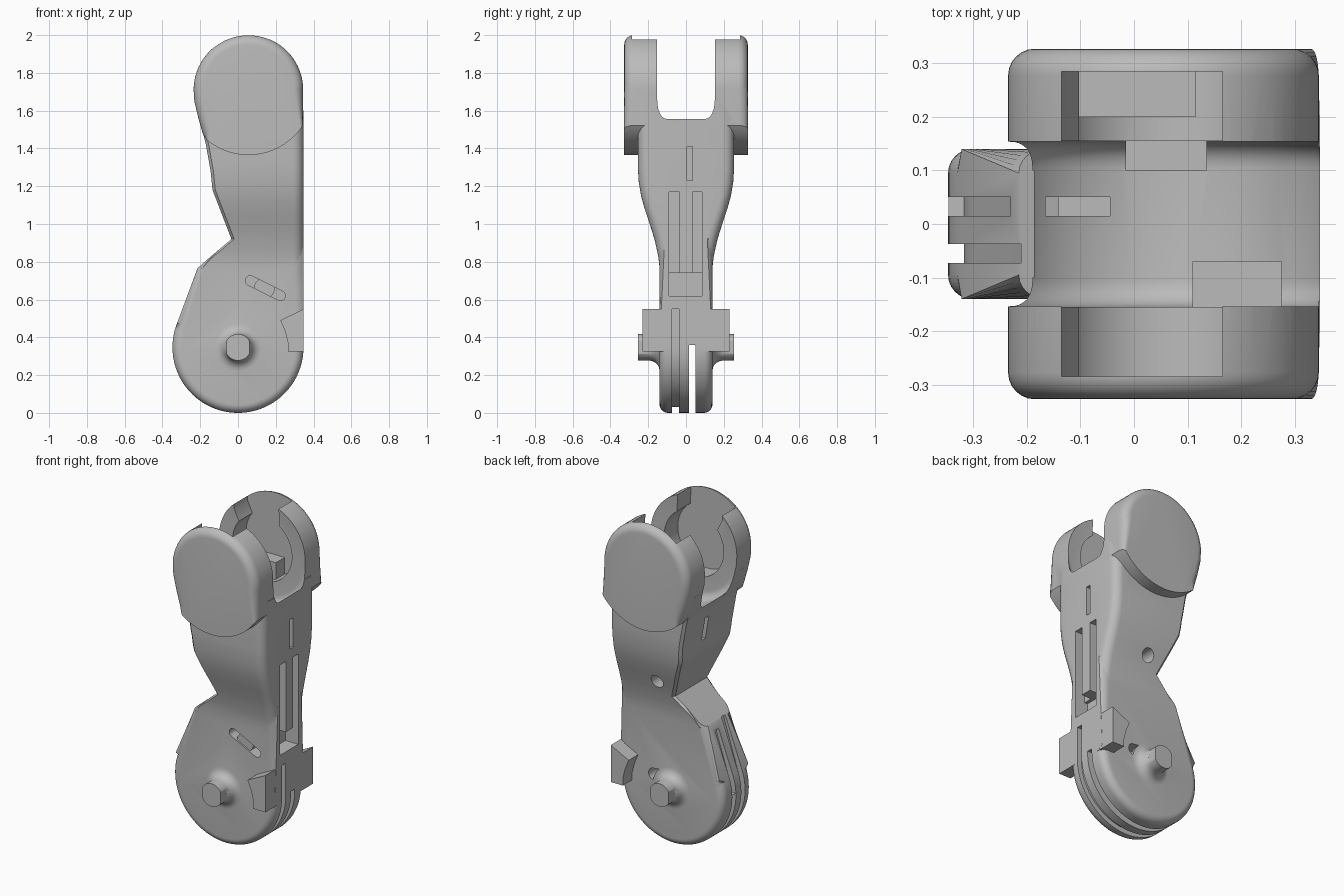
import bpy, bmesh
from math import sin, cos, radians, hypot, pi

if "Cube" in bpy.data.objects:
    bpy.data.objects.remove(bpy.data.objects["Cube"])

grey = bpy.data.materials.new("grey_plastic")
grey.use_nodes = True
TONE = (0.5, 0.5, 0.5, 1)
grey.diffuse_color = TONE
grey.node_tree.nodes["Principled BSDF"].inputs["Base Color"].default_value = TONE

R = 0.347            # lower knuckle radius and height
HX, HZ = 0.055, 1.71   # upper hinge centre


def arc(cx, cz, r, a, b, n):
    return [(cx + r * cos(radians(a + (b - a) * i / n)),
             cz + r * sin(radians(a + (b - a) * i / n))) for i in range(n + 1)]


def finish(name, bm):
    bmesh.ops.recalc_face_normals(bm, faces=bm.faces)
    mesh = bpy.data.meshes.new(name)
    bm.to_mesh(mesh)
    bm.free()
    mesh.materials.append(grey)
    ob = bpy.data.objects.new(name, mesh)
    bpy.context.collection.objects.link(ob)
    return ob


def slab(name, pts, y0, y1, bevel=0, rule=None):
    """Extrude an x-z outline from y0 to y1, rounding the rim edges the rule accepts."""
    bm = bmesh.new()
    face = bm.faces.new([bm.verts.new((x, y0, z)) for x, z in pts])
    ext = bmesh.ops.extrude_face_region(bm, geom=[face])["geom"]
    for v in ext:
        if isinstance(v, bmesh.types.BMVert):
            v.co.y = y1
    if bevel:
        rim = [e for e in bm.edges
               if abs(e.verts[0].co.y - e.verts[1].co.y) < 1e-5 and (rule is None or rule(e))]
        bmesh.ops.bevel(bm, geom=rim, offset=bevel, segments=6, profile=0.5, affect='EDGES')
    return finish(name, bm)


def box(name, x0, x1, y0, y1, z0, z1):
    return slab(name, [(x0, z0), (x1, z0), (x1, z1), (x0, z1)], y0, y1)


def combine(target, other, op):
    mod = target.modifiers.new("combine", 'BOOLEAN')
    mod.operation, mod.object, mod.solver = op, other, 'EXACT'
    bpy.context.view_layer.objects.active = target
    bpy.ops.object.modifier_apply(modifier=mod.name)
    bpy.data.objects.remove(other)


def lerp(table, z):
    for (z0, a), (z1, b) in zip(table, table[1:]):
        if z <= z1:
            return a + (b - a) * (z - z0) / (z1 - z0)
    return table[-1][1]


# Lower knuckle: rounded disc with a straight back edge
knuckle = (arc(0, R, R, 158, 360, 56)
           + [(R, 1.3), (-0.1, 1.3), (-0.13, 1.18), (-0.035, 0.92), (-0.165, 0.81), (-0.215, 0.765)])
body = slab("finger_link", knuckle, -0.14, 0.14, 0.045, lambda e: min(v.co.z for v in e.verts) < 0.764
            or min(v.co.x for v in e.verts) > 0.3)

# Neck: stacked sections that flare sideways toward the fork
left = [(0.75, -0.2), (0.765, -0.205), (0.81, -0.165), (0.92, -0.035), (1.18, -0.135),
        (1.28, -0.145), (1.42, -0.17), (1.5, -0.19), (1.6, -0.22)]
half = [(0.75, 0.138), (0.83, 0.147), (0.92, 0.167), (1.0, 0.192), (1.08, 0.219), (1.15, 0.238),
        (1.22, 0.25), (1.3, 0.255), (1.6, 0.255)]
bm = bmesh.new()
rings = []
for z in sorted({z for z, _ in left + half} | {0.87, 0.96, 1.04, 1.115}):
    l, w = lerp(left, z), lerp(half, z)
    side = [(l, w - 0.015), (l + 0.015, w)] + arc(R - 0.055, w - 0.055, 0.055, 90, 0, 6)
    ring = side + [(x, -y) for x, y in reversed(side)]
    rings.append([bm.verts.new((x, y, z)) for x, y in ring])
for a, b in zip(rings, rings[1:]):
    for i in range(len(a)):
        j = (i + 1) % len(a)
        bm.faces.new((a[i], a[j], b[j], b[i]))
bm.faces.new(rings[0])
bm.faces.new(rings[-1])
combine(body, finish("neck", bm), 'UNION')

# Fork cheeks: round plates with only the upper outer rim softened
cheek = (arc(HX, HZ, 0.29, 0, 180, 36) + [(-0.231, 1.65), (-0.21, 1.56), (-0.187, 1.48)]
         + arc(HX, HZ, 0.345, 230, 327, 24))
for s in (-1, 1):
    def upper_rim(e):
        outer = all(abs(v.co.y) > 0.3 for v in e.verts)
        return outer and any(hypot(v.co.x - HX, v.co.z - HZ) < 0.335 for v in e.verts)
    combine(body, slab("cheek", cheek, s * 0.1, s * 0.327, 0.05, upper_rim), 'UNION')

# Stop brackets beside the knuckle
bracket = [(0.225, 0.49), (0.346, 0.55), (0.346, 0.325), (0.265, 0.325), (0.265, 0.37), (0.25, 0.43)]
combine(body, slab("stop_bracket", bracket, -0.23, 0.23), 'UNION')

# Hinge saddle between the cheeks
combine(body, slab("saddle_cut", arc(HX, HZ, 0.33, 0, 355, 71), -0.155, 0.155, 0.05), 'DIFFERENCE')

# Entry slots and round pockets inside the cheeks
for s in (-1, 1):
    pocket = arc(HX, HZ, 0.2, 55, -235 + 17, 36) + [(-0.135, 1.9), (-0.135, 2.1), (0.16, 2.1)]
    combine(body, slab("pocket_cut", pocket, s * 0.13, s * 0.285), 'DIFFERENCE')
combine(body, box("pocket_ledge", -0.115, 0.115, 0.2, 0.3, 1.5, 1.62), 'UNION')

# Tendon grooves around the knuckle rim
groove = ([(0.4, 0.55)] + arc(0, R, 0.42, 360, 158, 40) + [(-0.3, 0.8), (-0.2, 0.765)]
          + arc(0, R, 0.317, 158, 360, 40) + [(0.317, 0.55)])
combine(body, slab("groove_cut", groove, -0.073, -0.037), 'DIFFERENCE')
upper_groove = [(-0.45, 0.36), (-0.317, 0.36)] + arc(0, R, 0.317, 176, 158, 6) + [(-0.21, 0.72), (-0.35, 0.75)]
combine(body, slab("groove_cut", upper_groove, 0.015, 0.05), 'DIFFERENCE')
combine(body, box("slit_cut", -0.5, 0.5, 0.015, 0.05, -0.1, 0.36), 'DIFFERENCE')

# Slots in the flat edge, the saddle slot and the saddle notches
for name, dims in {
    "long_slot": (0.28, 0.5, -0.09, -0.035, 0.7, 1.17),
    "long_slot_b": (0.28, 0.5, 0.035, 0.085, 0.7, 1.17),
    "slot_base": (0.26, 0.5, -0.09, 0.085, 0.62, 0.74),
    "short_slot": (0.25, 0.5, 0.005, 0.035, 1.23, 1.41),
    "saddle_slot": (-0.165, -0.045, 0.015, 0.05, 1.25, 1.6),
    "notch_front": (0.11, 0.275, -0.156, -0.07, 1.37, 1.6),
    "notch_back": (-0.015, 0.135, 0.1, 0.156, 1.35, 1.6),
}.items():
    combine(body, box(name, *dims), 'DIFFERENCE')


# Pin holes: a slanted slot with a round pin in front, round holes behind
def capsule(x0, z0, x1, z1, r, tilt):
    return arc(x0, z0, r, 90 + tilt, 270 + tilt, 10) + arc(x1, z1, r, 270 + tilt, 450 + tilt, 10)


combine(body, slab("slot_cut", capsule(0.065, 0.7, 0.225, 0.62, 0.026, -27), -0.2, -0.05), 'DIFFERENCE')
combine(body, slab("pin", arc(0.14, 0.66, 0.055, 0, 345, 23), -0.13, -0.02), 'UNION')
combine(body, slab("slot_cut", capsule(-0.05, 0.42, 0.12, 0.4, 0.035, -7), 0.06, 0.2), 'DIFFERENCE')
combine(body, slab("hole_cut", arc(0.06, 1.0, 0.04, 0, 345, 23), 0.05, 0.4), 'DIFFERENCE')

# Axle stubs: flared at the root, with two flats at the tip
for s in (-1, 1):
    bm = bmesh.new()
    profile = [(0.125, 0.12), (0.125, 0.14)] + [
        (0.125 - 0.055 * sin(t * pi / 10), 0.14 + 0.055 * (1 - cos(t * pi / 10))) for t in range(1, 6)]
    profile.append((0.07, 0.255))
    rings = []
    for r, y in profile:
        flat = 0.06 if y > 0.19 else 1
        rings.append([bm.verts.new((max(-flat, min(flat, x)), s * y, z)) for x, z in arc(0, R, r, 0, 350, 35)])
    for a, b in zip(rings, rings[1:]):
        for i in range(len(a)):
            j = (i + 1) % len(a)
            bm.faces.new((a[i], a[j], b[j], b[i]))
    bm.faces.new(rings[0])
    bm.faces.new(rings[-1])
    combine(body, finish("axle_stub", bm), 'UNION')

bpy.ops.object.select_all(action='DESELECT')
body.select_set(True)
bpy.context.view_layer.objects.active = body
bpy.ops.object.shade_smooth_by_angle(angle=radians(28))
